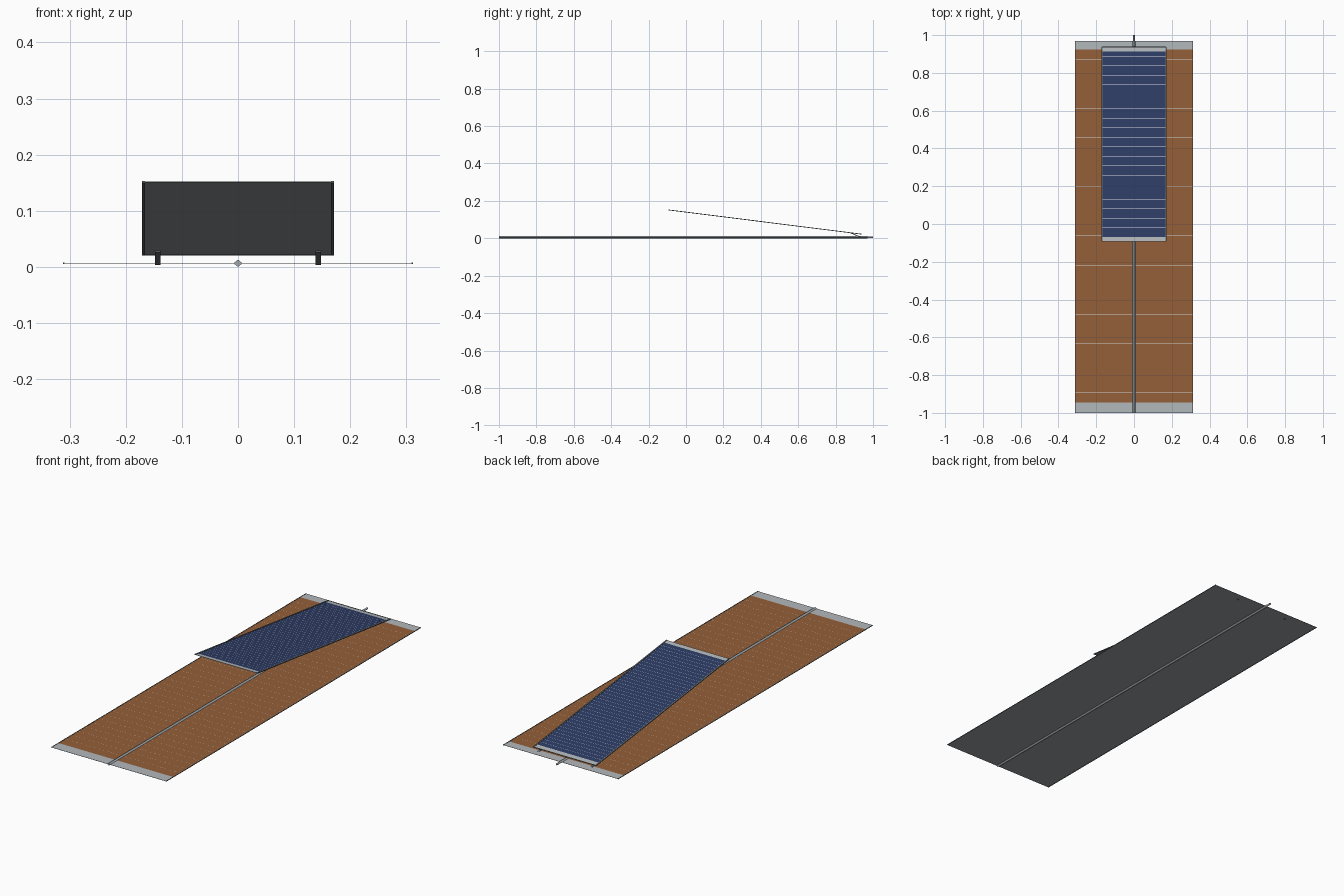
import bpy, bmesh, math
from mathutils import Matrix

cube = bpy.data.objects.get("Cube")
if cube:
    bpy.data.objects.remove(cube, do_unlink=True)


def material(name, rgb):
    m = bpy.data.materials.new(name)
    m.use_nodes = True
    m.diffuse_color = (*rgb, 1)
    m.node_tree.nodes["Principled BSDF"].inputs["Base Color"].default_value = (*rgb, 1)
    return m


silver = material("pale silver", (0.45, 0.48, 0.50))
white = material("seam white", (0.72, 0.74, 0.74))
copper = material("copper brown", (0.30, 0.115, 0.042))
navy = material("cell navy", (0.026, 0.046, 0.13))
backing = material("grey backing", (0.32, 0.34, 0.355))
metal = material("boom grey", (0.36, 0.41, 0.44))
dark = material("frame charcoal", (0.13, 0.15, 0.16))


def add_object(name, bm, mats):
    mesh = bpy.data.meshes.new(name)
    bm.to_mesh(mesh)
    bm.free()
    ob = bpy.data.objects.new(name, mesh)
    for m in mats:
        mesh.materials.append(m)
    bpy.context.collection.objects.link(ob)
    return ob


def cell_sheet(name, half_width, lo, hi, margin, count, seam, cell_mat, thickness):
    """Sheet with plain end strips, rows of cells split by seams, and a backing."""
    a, b = lo + margin[0], hi - margin[1]
    pitch = (b - a + seam) / count
    ys = [lo]
    for i in range(count):
        ys += [a + i * pitch, a + (i + 1) * pitch - seam]
    ys.append(hi)
    bm = bmesh.new()
    rows = [[bm.verts.new((x, y, 0)) for x in (-half_width, half_width)] for y in ys]
    last = len(ys) - 2
    for j in range(last + 1):
        (p, q), (r, s) = rows[j], rows[j + 1]
        f = bm.faces.new((p, q, s, r))
        # strips at both ends, cells on odd rows, seams between
        f.material_index = 0 if j in (0, last) else 1 if j % 2 else 2
    ob = add_object(name, bm, [silver, cell_mat, white, backing])
    mod = ob.modifiers.new("thickness", "SOLIDIFY")
    mod.thickness = thickness
    mod.offset = -1
    mod.material_offset = 3
    mod.material_offset_rim = 3
    return ob


def box(name, size, loc, mat, tilt=0):
    bm = bmesh.new()
    bmesh.ops.create_cube(bm, size=1)
    bmesh.ops.scale(bm, vec=size, verts=bm.verts)
    ob = add_object(name, bm, [mat])
    ob.location = loc
    ob.rotation_euler.x = tilt
    return ob


def rod(name, axis, length, radii, sides, loc, mat):
    """Rod along x or y; radii are its sideways and upward half sizes."""
    bm = bmesh.new()
    bmesh.ops.create_cone(bm, cap_ends=True, segments=sides,
                          radius1=1, radius2=1, depth=length)
    bm.transform(Matrix.Diagonal((*radii, 1, 1)))
    bm.transform(Matrix.Rotation(math.pi / 2, 4, "X"))
    if axis == "x":
        bm.transform(Matrix.Rotation(math.pi / 2, 4, "Z"))
    bm.transform(Matrix.Translation(loc))
    return add_object(name, bm, [mat])


MID = 0.0065

# Long flat blanket
blanket = cell_sheet("blanket", 0.31, -1, 0.97, (0.055, 0.046), 36, 0.0006,
                     copper, 0.0008)
blanket.location.z = MID + 0.0004

# Central boom with diamond section and a thinner end tube
rod("boom", "y", 1.97, (0.008, MID), 4, (0, -0.015, MID), metal)
rod("boom_end_tube", "y", 0.04, (0.0045, 0.0045), 12, (0, 0.98, MID), metal)

# Tilted panel
rise, run = 0.129, 1.03
tilt = -math.atan2(rise, run)
length = math.hypot(rise, run)
CENTRE_Y, CENTRE_Z = 0.4225, 0.0875
panel = cell_sheet("tilted_panel", 0.166, -length / 2, length / 2, (0.023, 0.025),
                   39, 0.0011, navy, 0.0012)
panel.location = (0, CENTRE_Y, CENTRE_Z)
panel.rotation_euler.x = tilt

# Hinge bar along the panel's rear edge
rod("hinge_bar", "x", 0.34, (0.002, 0.002), 8, (0, 0.937, 0.022), dark)

# Paired edge cords, panel rails and hinge struts
for side, label in ((1, "left"), (-1, "right")):
    box(f"blanket_cord_{label}", (0.003, 1.97, 0.003),
        (side * 0.3105, -0.015, MID), dark)
    box(f"panel_rail_{label}", (0.006, length, 0.004),
        (side * 0.1685, CENTRE_Y, CENTRE_Z - 0.0005), dark, tilt)
    box(f"hinge_strut_{label}", (0.009, 0.060, 0.004),
        (side * 0.143, 0.908, 0.017), dark, -0.4)
